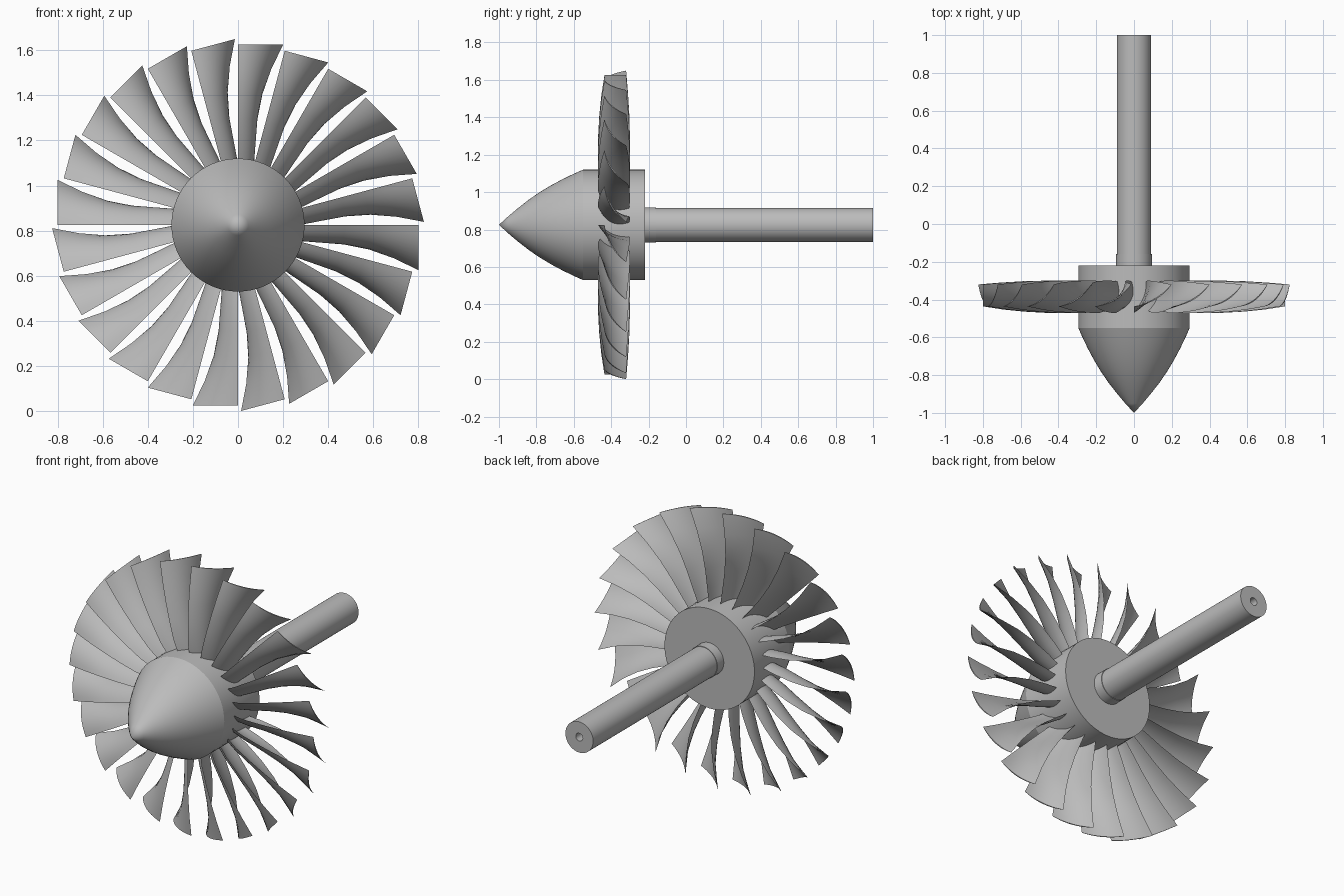
import bpy, bmesh, math
from mathutils import Vector, Matrix

cube = bpy.data.objects.get("Cube")
if cube:
    bpy.data.objects.remove(cube, do_unlink=True)

CENTRE = Vector((0, 0, 0.825))
BLADES = 24

metal = bpy.data.materials.new("grey metal")
metal.use_nodes = True
metal.diffuse_color = (0.5, 0.5, 0.5, 1)
metal.node_tree.nodes["Principled BSDF"].inputs["Base Color"].default_value = (0.5, 0.5, 0.5, 1)


def add_object(name, mesh):
    ob = bpy.data.objects.new(name, mesh)
    ob.location = CENTRE
    bpy.context.collection.objects.link(ob)
    return ob


def finish(bm, name, angle=30):
    """Turn a bmesh into a smooth-shaded object with sharp corners."""
    bmesh.ops.recalc_face_normals(bm, faces=bm.faces[:])
    mesh = bpy.data.meshes.new(name)
    bm.to_mesh(mesh)
    bm.free()
    mesh.materials.append(metal)
    ob = add_object(name, mesh)
    bpy.ops.object.select_all(action='DESELECT')
    ob.select_set(True)
    bpy.context.view_layer.objects.active = ob
    bpy.ops.object.shade_smooth_by_angle(angle=math.radians(angle))
    return ob


def lathe(name, profile, steps=64, angle=30):
    """Spin a (y, radius) profile around the y axis."""
    bm = bmesh.new()
    verts = [bm.verts.new((r, y, 0)) for y, r in profile]
    edges = [bm.edges.new(pair) for pair in zip(verts, verts[1:])]
    bmesh.ops.spin(bm, geom=verts + edges, cent=(0, 0, 0), axis=(0, 1, 0),
                   angle=math.tau, steps=steps, use_duplicate=False)
    bmesh.ops.remove_doubles(bm, verts=bm.verts[:], dist=1e-5)
    return finish(bm, name, angle)


# Pointed nose flowing into the cylindrical hub
lathe("nose_and_hub", [(-1, 0), (-0.95, 0.046), (-0.9, 0.088), (-0.84, 0.135),
                       (-0.78, 0.176), (-0.72, 0.212), (-0.66, 0.244),
                       (-0.6, 0.273), (-0.55, 0.295), (-0.22, 0.295), (-0.22, 0)],
      angle=20)

# Drive shaft with a low collar and a centre hole in its end
lathe("shaft", [(-0.25, 0), (-0.25, 0.094), (-0.16, 0.094), (-0.16, 0.091),
                (1, 0.091), (1, 0.023), (0.8, 0.023), (0.8, 0)], steps=48)


# Blade stations: height, front y, back y, trailing x, camber, half thickness
STATIONS = [(0.27, -0.455, -0.305, 0.062, 0.17, 0.008),
            (0.36, -0.470, -0.300, 0.070, 0.16, 0.007),
            (0.47, -0.470, -0.300, 0.084, 0.14, 0.006),
            (0.58, -0.464, -0.303, 0.108, 0.13, 0.005),
            (0.69, -0.453, -0.310, 0.147, 0.11, 0.004),
            (0.80, -0.436, -0.320, 0.200, 0.10, 0.003)]
CHORD_STEPS = 10


def section(height, front, back, trail, camber, half):
    """Closed, cambered lens-shaped outline at one height."""
    lead, chord = Vector((0, front, height)), Vector((trail, back - front, 0))
    normal = Vector((chord.y, -chord.x, 0)).normalized()

    def point(i, side):
        t = i / CHORD_STEPS
        bow = 4 * t * (1 - t)
        return lead + chord * t + normal * bow * (camber * chord.length + side * half)

    upper = [point(i, 1) for i in range(CHORD_STEPS + 1)]
    lower = [point(i, -1) for i in range(CHORD_STEPS - 1, 0, -1)]
    return upper + lower


# One twisted blade, lofted through its sections
bm = bmesh.new()
rings = [[bm.verts.new(p) for p in section(*s)] for s in STATIONS]
for low, high in zip(rings, rings[1:]):
    for i in range(len(low)):
        j = (i + 1) % len(low)
        bm.faces.new((low[i], low[j], high[j], high[i]))
for ring in (rings[0], rings[-1]):
    bm.faces.new(ring)
blade = finish(bm, "blade_1")

# Repeat the blade around the hub
for k in range(1, BLADES):
    copy = add_object(f"blade_{k + 1}", blade.data)
    copy.rotation_euler.y = k * math.tau / BLADES
